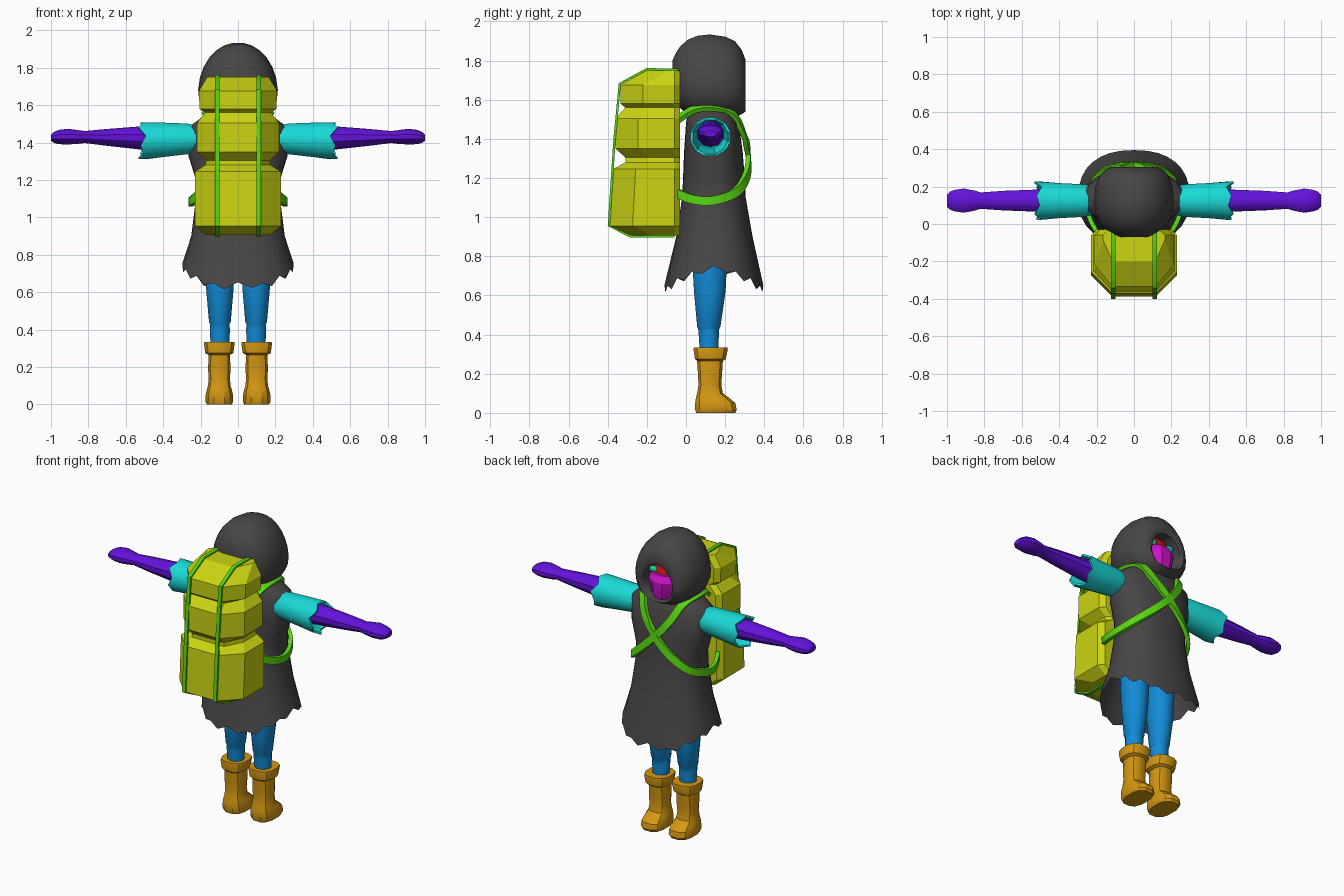
import bpy, bmesh, math
from mathutils import Vector
from mathutils.geometry import interpolate_bezier

if "Cube" in bpy.data.objects:
    bpy.data.objects.remove(bpy.data.objects["Cube"])


def material(name, rgb):
    m = bpy.data.materials.new(name)
    m.diffuse_color = (*rgb, 1)
    m.use_nodes = True
    m.node_tree.nodes["Principled BSDF"].inputs["Base Color"].default_value = m.diffuse_color
    return m


GREY = material("charcoal cloth", (0.065, 0.06, 0.06))
CYAN = material("cyan sleeve", (0.01, 0.70, 0.68))
PURPLE = material("purple glove", (0.125, 0.006, 0.70))
BLUE = material("blue trousers", (0.006, 0.26, 0.68))
ORANGE = material("orange leather", (0.66, 0.31, 0.006))
YELLOW = material("yellow canvas", (0.60, 0.66, 0.006))
GREEN = material("green strap", (0.10, 0.68, 0.006))
RED = material("red face", (0.68, 0.006, 0.006))
MAGENTA = material("magenta mask", (0.62, 0.006, 0.60))
TEAL = material("teal eye", (0.01, 0.62, 0.36))


def finish(name, bm, mat, angle):
    bmesh.ops.recalc_face_normals(bm, faces=bm.faces)
    me = bpy.data.meshes.new(name)
    bm.to_mesh(me)
    bm.free()
    me.materials.append(mat)
    if angle:
        me.shade_smooth()
        me.set_sharp_from_angle(angle=math.radians(angle))
    ob = bpy.data.objects.new(name, me)
    bpy.context.collection.objects.link(ob)
    return ob


def loft(name, rings, mat, start=True, end=True, angle=35):
    """Skin a list of closed rings; optionally cap the ends."""
    bm = bmesh.new()
    vs = [[bm.verts.new(p) for p in r] for r in rings]
    n = len(vs[0])
    for a, b in zip(vs, vs[1:]):
        for i in range(n):
            bm.faces.new((a[i], a[(i + 1) % n], b[(i + 1) % n], b[i]))
    if start:
        bm.faces.new(vs[0])
    if end:
        bm.faces.new(vs[-1])
    return finish(name, bm, mat, angle)


def oval(n, power=1.0, phase=0.5):
    """Unit superellipse points."""
    out = []
    for i in range(n):
        a = 2 * math.pi * (i + phase) / n
        c, s = math.cos(a), math.sin(a)
        out.append((math.copysign(abs(c) ** power, c), math.copysign(abs(s) ** power, s)))
    return out


def flat_ring(shape, z, cx, hx, y0, y1):
    return [Vector((cx + hx * u, (y0 + y1) / 2 + (y1 - y0) / 2 * v, z)) for u, v in shape]


def side_ring(shape, x, cz, ry, rz, cy=0.125):
    return [Vector((x, cy + ry * u, cz + rz * v)) for u, v in shape]


def ribbon(name, pts, width, thick, mat, normal_at, steps=5):
    """Sweep a flat band along a smoothed path."""
    pts = [Vector(p) for p in pts]
    path = []
    for i in range(len(pts) - 1):
        a, b = pts[i], pts[i + 1]
        ta = (b - pts[max(i - 1, 0)]) / 6
        tb = (pts[min(i + 2, len(pts) - 1)] - a) / 6
        path += interpolate_bezier(a, a + ta, b - tb, b, steps)[:-1] if steps > 1 else [a]
    path.append(pts[-1])
    rings = []
    for i, p in enumerate(path):
        t = (path[min(i + 1, len(path) - 1)] - path[max(i - 1, 0)]).normalized()
        nrm = normal_at(p)
        nrm = (nrm - t * nrm.dot(t)).normalized()
        side = t.cross(nrm) * width / 2
        up = nrm * thick / 2
        rings.append([p + side + up, p - side + up, p - side - up, p + side - up])
    return loft(name, rings, mat, angle=40)


# Cloak with ragged hem
N = 32
shape = oval(N, 0.85, 0)
rings = [flat_ring(shape, *r) for r in (
    (1.58, 0, .10, .04, .22), (1.53, 0, .20, .01, .25), (1.48, 0, .268, 0, .27),
    (1.33, 0, .265, -.01, .29), (1.2, 0, .225, -.015, .30), (1.1, 0, .225, -.02, .305),
    (.9, 0, .25, -.05, .34), (.66, 0, .298, -.11, .395))]
for i, p in enumerate(rings[-1]):
    side = abs(math.cos(2 * math.pi * i / N))
    p.z = .635 + .10 * side ** 3 + (.018, -.012, .008, -.02)[i % 4]
loft("cloak", rings, GREY, end=False, angle=50)

# Hood: egg-shaped sections from back to the face opening, then a turned-in rim
rings = []
for y, s, cz in ((-.07, .40, 1.71), (-.055, .56, 1.71), (-.03, .72, 1.715), (.01, .88, 1.715),
                 (.06, .97, 1.715), (.12, 1, 1.715), (.2, .97, 1.71), (.25, .89, 1.705),
                 (.285, .75, 1.69), (.305, .60, 1.67), (.295, .51, 1.66), (.22, .50, 1.66)):
    rings.append([Vector((.21 * s * c * (1 - .15 * v), y, cz + .22 * s * v))
                  for c, v in oval(24, .92)])
loft("hood", rings, GREY, end=False, angle=60)


# Face, mask and eyes inside the hood
def ball(name, loc, size, mat):
    bm = bmesh.new()
    bmesh.ops.create_uvsphere(bm, u_segments=16, v_segments=10, radius=1)
    for v in bm.verts:
        v.co = Vector(loc) + Vector(v.co[i] * size[i] for i in range(3))
    finish(name, bm, mat, 40)


ball("face", (0, .14, 1.66), (.14, .125, .16), RED)
mask_shape = oval(8)
loft("mask", [flat_ring(mask_shape, *r) for r in (
    (1.53, 0, .05, .16, .285), (1.58, 0, .08, .16, .30), (1.66, 0, .095, .16, .302),
    (1.70, 0, .085, .16, .28))], MAGENTA, angle=25)
for s in (1, -1):
    ball("eye", (s * .062, .248, 1.715), (.028, .016, .02), TEAL)

# Arms, sleeves, legs, boots
for s in (1, -1):
    sleeve = [side_ring(oval(12), s * x, cz, ry, rz) for x, cz, ry, rz in (
        (.22, 1.42, .08, .075), (.27, 1.42, .09, .085), (.40, 1.415, .097, .095),
        (.515, 1.41, .106, .102))]
    for i, p in enumerate(sleeve[-1]):
        p.x += s * (.016, -.022, .006, -.01)[i % 4]
    lining = [side_ring(oval(12), s * .40, 1.42, .07, .07)]
    inner = [Vector((p.x, .125 + (p.y - .125) * .88, 1.41 + (p.z - 1.41) * .88)) for p in sleeve[-1]]
    loft("sleeve", sleeve + [inner] + lining, CYAN)

    loft("arm", [side_ring(oval(10), s * x, cz, ry, rz) for x, cz, ry, rz in (
        (.40, 1.425, .07, .068), (.52, 1.425, .062, .062), (.70, 1.428, .055, .045),
        (.82, 1.43, .046, .032), (.85, 1.43, .056, .036), (.91, 1.432, .068, .042),
        (.96, 1.43, .06, .038), (.985, 1.428, .05, .028), (1.0, 1.426, .034, .016))], PURPLE)

    loft("leg", [flat_ring(oval(12), z, s * .097, hx, y0, y1) for z, hx, y0, y1 in (
        (.30, .05, .07, .165), (.40, .056, .063, .17), (.43, .053, .06, .172),
        (.44, .06, .055, .178), (.62, .076, .038, .205), (.76, .082, .03, .212),
        (.95, .08, .03, .21))], BLUE)

    loft("boot", [flat_ring(oval(12, .75), z, s * .1, hx, y0, y1) for z, hx, y0, y1 in (
        (0, .068, .05, .255), (.015, .076, .044, .262), (.05, .075, .044, .255),
        (.075, .07, .048, .225), (.10, .062, .055, .19), (.14, .058, .062, .182),
        (.19, .062, .06, .185), (.265, .058, .055, .19), (.275, .077, .044, .205),
        (.325, .084, .036, .216), (.335, .082, .038, .214), (.335, .06, .06, .19))],
        ORANGE, angle=30)

# Backpack: three chamfered bags joined by pinched waists
def pack_ring(z, hw, yf, back=-.03):
    fx, ys = min(.115, hw * .7), yf + .115
    half = [(fx, yf), (hw, ys), (hw, back - .03), (hw - .03, back)]
    pts = half + [(-x, y) for x, y in reversed(half)]
    return [Vector((x, y, z)) for x, y in pts]


loft("backpack", [pack_ring(*r) for r in (
    (.905, .17, -.28), (.955, .23, -.388), (1.245, .23, -.372), (1.28, .175, -.31),
    (1.305, .17, -.31), (1.35, .22, -.36), (1.505, .22, -.36), (1.56, .175, -.31),
    (1.58, .205, -.335), (1.675, .21, -.335), (1.75, .165, -.2))], YELLOW, angle=0)

# Straps around the backpack and the crossed harness over the chest
for s in (1, -1):
    ribbon("pack_strap", [(s * .112, y, z) for y, z in (
        (-.04, 1.752), (-.2, 1.756), (-.338, 1.682), (-.365, 1.4), (-.394, .955),
        (-.285, .902), (-.06, .902))], .024, .012, GREEN,
        lambda p: p - Vector((p.x, -.18, 1.33)), steps=1)
    ribbon("harness_strap", [(s * x, y, z) for x, y, z in (
        (.13, -.04, 1.50), (.16, .04, 1.55), (.17, .13, 1.562), (.14, .235, 1.53),
        (.09, .292, 1.43), (0, .318, 1.32), (-.1, .312, 1.22), (-.2, .258, 1.13),
        (-.25, .14, 1.085), (-.24, .04, 1.09), (-.2, -.04, 1.12))], .045, .024, GREEN,
        lambda p: p - Vector((0, .12, 1.3 if p.z > 1.4 else p.z)))
